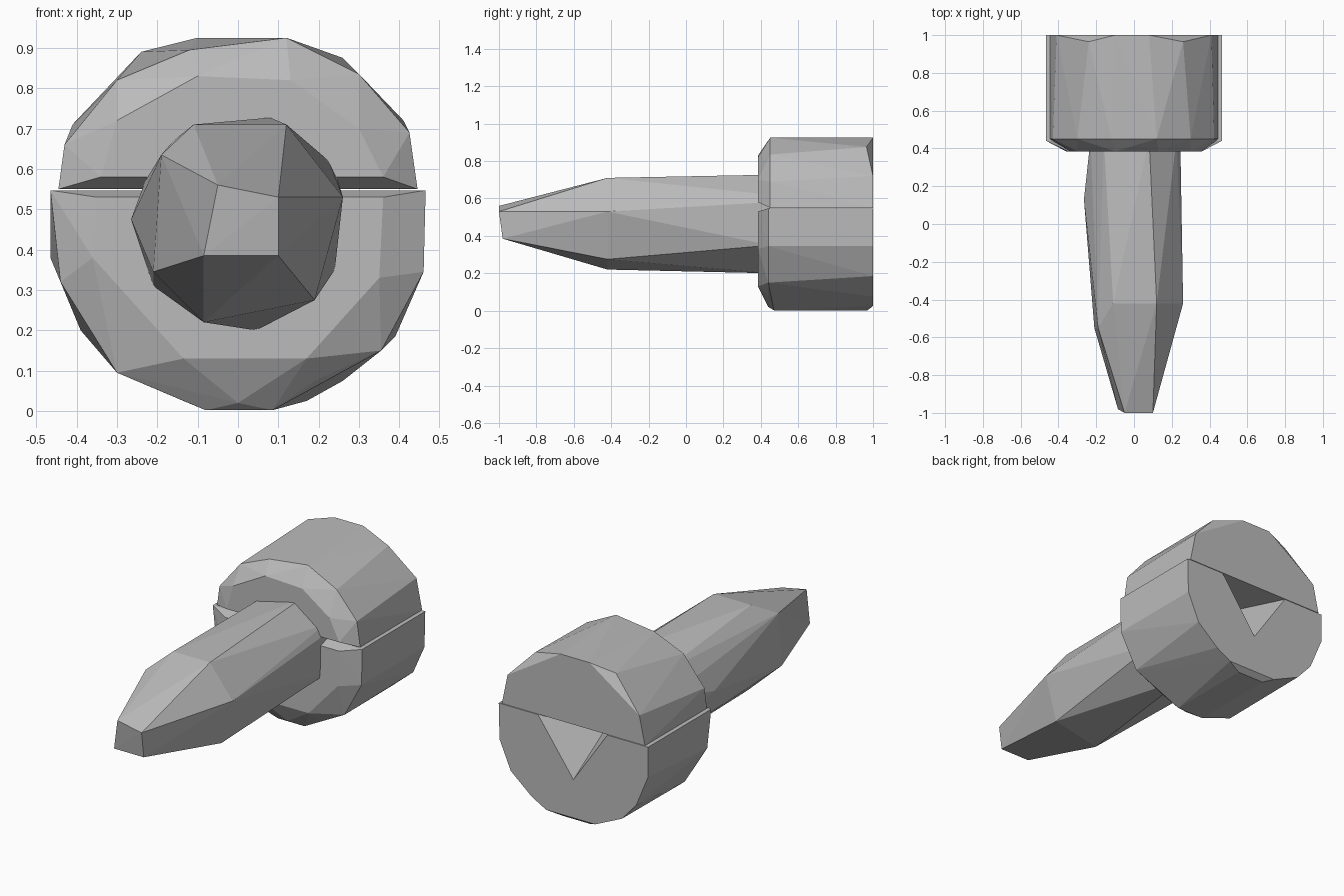
import bpy, bmesh
from mathutils import Vector

cube = bpy.data.objects.get("Cube")
if cube:
    bpy.data.objects.remove(cube, do_unlink=True)

GREY = (0.5, 0.5, 0.5, 1.0)
metal = bpy.data.materials.new("plain grey")
metal.use_nodes = True
metal.diffuse_color = GREY
metal.node_tree.nodes["Principled BSDF"].inputs["Base Color"].default_value = GREY


def faceted(name, points):
    """Flat-faced solid wrapped around a set of points."""
    bm = bmesh.new()
    for p in points:
        bm.verts.new(p)
    out = bmesh.ops.convex_hull(bm, input=bm.verts)
    loose = {v for v in out["geom_interior"] + out["geom_unused"]
             if isinstance(v, bmesh.types.BMVert)}
    bmesh.ops.delete(bm, geom=list(loose), context="VERTS")
    bmesh.ops.recalc_face_normals(bm, faces=bm.faces)
    mesh = bpy.data.meshes.new(name)
    bm.to_mesh(mesh)
    bm.free()
    mesh.materials.append(metal)
    obj = bpy.data.objects.new(name, mesh)
    bpy.context.collection.objects.link(obj)
    return obj


def ring(y, outline):
    return [(x, y, z) for x, z in outline]


# Shaft: nearly straight, then tapering to a blunt chisel tip
rear = [(-.23, .57), (-.16, .67), (.08, .727), (.225, .62), (.245, .58),
        (.24, .35), (.045, .2), (-.21, .31), (-.23, .4)]
shoulder = [(-.11, .71), (.12, .71), (.26, .53), (.19, .275), (-.085, .22)]
faceted("shaft", ring(.45, rear) + ring(-.42, shoulder)
        + ring(-.55, [(-.19, .635), (-.21, .345)]) + [(-.265, .13, .475)]
        + ring(-1, [(-.05, .56), (.1, .53)]) + ring(-.98, [(.1, .385), (-.085, .385)]))

# Upper half of the head
front = [(-.34, .58), (.36, .58), (-.3, .72), (-.1, .83), (.13, .82), (.3, .7)]
rim = [(-.445, .55), (-.43, .66), (-.3, .82), (-.12, .895), (.12, .925),
       (.3, .835), (.425, .69), (.445, .55)]
back = [(-.445, .55), (-.41, .71), (.08, .925), (-.1, .925), (.41, .72), (.445, .55)]
faceted("upper_head", ring(.385, front) + ring(.45, rim)
        + ring(.965, [(-.24, .89), (.26, .875)]) + ring(1, back))

# Lower half of the head, slightly wider
front = [(-.35, .53), (.36, .53), (-.36, .38), (.35, .33), (-.135, .13), (.17, .13)]
rim = [(-.465, .547), (-.44, .32), (-.3, .095), (0, .02), (.19, .075),
       (.355, .15), (.46, .345), (.465, .547)]
back = [(-.465, .547), (-.465, .38), (-.39, .2), (-.3, .1), (-.135, .025),
        (.17, .025), (.26, .075), (.39, .185), (.46, .345), (.465, .547)]
lower = faceted("lower_head", ring(.385, front) + ring(.44, rim)
                + ring(.97, [(-.08, .002), (.085, .002)])
                + ring(.47, [(-.08, .002), (.085, .002)]) + ring(1, back))

# Three-sided socket in the back of the head
tip = Vector((-.1, .76, .56))
mouth = [Vector((.23, 1, .56)), Vector((-.22, 1, .56)), Vector((0, 1, .24))]
cutter = faceted("socket_cutter", [tip] + [tip + (m - tip) * 1.3 for m in mouth])
cutter.hide_render = True
cut = lower.modifiers.new("socket", "BOOLEAN")
cut.operation = "DIFFERENCE"
cut.solver = "EXACT"
cut.object = cutter
bpy.context.view_layer.objects.active = lower
bpy.ops.object.modifier_apply(modifier=cut.name)
bpy.data.objects.remove(cutter, do_unlink=True)
